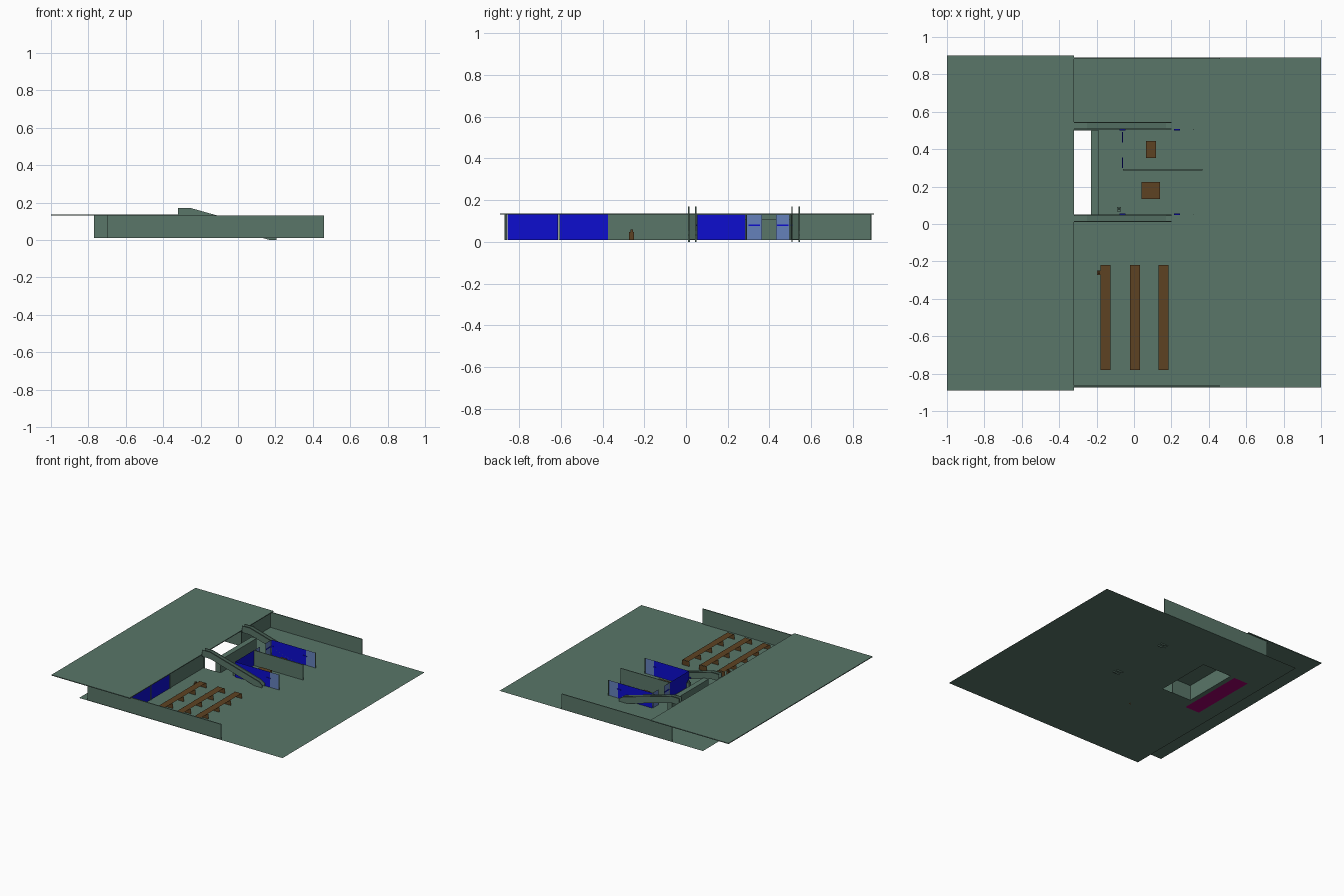
import bpy, bmesh, math
from mathutils import Vector

if "Cube" in bpy.data.objects:
    bpy.data.objects.remove(bpy.data.objects["Cube"])


def mat(name, col):
    m = bpy.data.materials.new(name)
    m.diffuse_color = (*col, 1)
    m.use_nodes = True
    m.node_tree.nodes["Principled BSDF"].inputs["Base Color"].default_value = m.diffuse_color
    return m


GREEN = mat("grey_green", (0.10, 0.18, 0.14))
BLUE = mat("deep_blue", (0.004, 0.004, 0.62))
PALE = mat("pale_blue_glass", (0.13, 0.22, 0.5))
BROWN = mat("wood_brown", (0.11, 0.055, 0.016))
PURPLE = mat("plum", (0.33, 0.0, 0.15))

F, T = 0.01, 0.13   # ground level and upper floor level


def mesh(name, polys, m):
    """Object from a list of polygons (each a list of points)."""
    bm = bmesh.new()
    for p in polys:
        bm.faces.new([bm.verts.new(v) for v in p])
    bmesh.ops.remove_doubles(bm, verts=bm.verts, dist=1e-5)
    me = bpy.data.meshes.new(name)
    bm.to_mesh(me)
    bm.free()
    me.materials.append(m)
    ob = bpy.data.objects.new(name, me)
    bpy.context.collection.objects.link(ob)
    return ob


def floor(x0, x1, y0, y1, z):
    return [(x0, y0, z), (x1, y0, z), (x1, y1, z), (x0, y1, z)]


def wall_x(x, y0, y1, z0=F, z1=T):      # sheet facing +x
    return [(x, y0, z0), (x, y1, z0), (x, y1, z1), (x, y0, z1)]


def wall_y(y, x0, x1, z0=F, z1=T):      # sheet facing -y
    return [(x0, y, z0), (x1, y, z0), (x1, y, z1), (x0, y, z1)]


def box(name, x0, x1, y0, y1, z0, z1, m):
    bm = bmesh.new()
    bmesh.ops.create_cube(bm, size=1)
    for v in bm.verts:
        v.co = Vector((x0 if v.co.x < 0 else x1,
                       y0 if v.co.y < 0 else y1,
                       z0 if v.co.z < 0 else z1))
    me = bpy.data.meshes.new(name)
    bm.to_mesh(me)
    bm.free()
    me.materials.append(m)
    ob = bpy.data.objects.new(name, me)
    bpy.context.collection.objects.link(ob)
    return ob


# ground sheet around a rectangular shaft
HX0, HX1, HY0, HY1 = -0.485, -0.23, 0.05, 0.5
mesh("ground", [floor(-0.77, 1, -0.875, HY0, F), floor(-0.77, 1, HY1, 0.89, F),
                floor(-0.77, HX0, HY0, HY1, F), floor(HX1, 1, HY0, HY1, F)], GREEN)
mesh("shaft_walls", [wall_x(HX0, HY0, HY1), wall_y(HY0, HX0, -0.32),
                     wall_y(HY1, HX0, -0.32)], GREEN)
box("shaft_front_wall", -0.23, -0.187, HY0, HY1, F, T - 0.02, GREEN)
mesh("plum_floor", [floor(-0.645, -0.52, -0.045, 0.5, F - 0.002)], PURPLE)

# upper floor
box("upper_floor", -1, -0.32, -0.89, 0.9, T, T + 0.006, GREEN)

# long side walls and the walls under the upper floor
box("front_wall", -0.7, 0.46, -0.87, -0.863, F, T, GREEN)
box("rear_wall", -0.5, 0.46, 0.882, 0.889, F, T, GREEN)
mesh("under_walls", [wall_x(-0.335, -0.37, 0.05), wall_x(-0.335, 0.5, 0.885),
                     wall_y(0.0, -0.77, -0.335), wall_x(-0.77, 0.0, 0.5)], GREEN)
box("back_door", -0.337, -0.332, 0.62, 0.675, F, 0.1, GREEN)

# blue shutters at the left
mesh("shutters", [wall_x(-0.334, -0.855, -0.612), wall_x(-0.334, -0.603, -0.372)], BLUE)
for y in (-0.86, -0.6075, -0.371):
    box("shutter_post", -0.337, -0.33, y - 0.003, y + 0.003, F, T, GREEN)

# two shops: blue walls, glazing, divider
mesh("shop_blue_walls", [wall_x(-0.062, 0.052, 0.285), wall_y(0.052, -0.062, 0.24),
                         wall_y(0.505, -0.062, 0.24)], BLUE)
mesh("shop_glazing", [wall_x(-0.062, 0.293, 0.365), wall_x(-0.062, 0.43, 0.497),
                      wall_y(0.052, 0.24, 0.32), wall_y(0.505, 0.24, 0.32)], PALE)
box("shop_divider", -0.06, 0.365, 0.287, 0.293, F, T, GREEN)
for y in (0.3, 0.437):
    box("glass_band", -0.065, -0.059, y, y + 0.055, 0.076, 0.083, BLUE)
for y in (0.052, 0.505):
    for x in (-0.062, 0.23):
        box("shop_handle", x - 0.016, x + 0.016, y - 0.004, y + 0.004, 0.076, 0.083, BLUE)
    box("shop_post", 0.318, 0.322, y - 0.002, y + 0.002, F, T, GREEN)


# sloping moving stairs with side panels
def stair(y0, y1):
    path = [(-0.32, T), (-0.25, T), (0.17, 0.012), (0.2, 0.012)]
    h = 0.04
    polys = []
    for (xa, za), (xb, zb) in zip(path, path[1:]):
        polys.append([(xa, y0, za), (xb, y0, zb), (xb, y1, zb), (xa, y1, za)])
    mesh("stair_tread", polys, GREEN)
    for y in (y0, y1 - 0.006):
        top = [(x, z + (h if i < 3 else h * 0.5)) for i, (x, z) in enumerate(path)]
        low = [(x, max(0, z - 0.012)) for x, z in path]
        pr = low + top[::-1]
        n = len(pr)
        a = [(x, y, z) for x, z in pr]
        b = [(x, y + 0.006, z) for x, z in pr]
        mesh("stair_side", [a, b[::-1]] + [[a[i], b[i], b[(i + 1) % n], a[(i + 1) % n]]
                                           for i in range(n)], GREEN)


stair(0.01, 0.05)
stair(0.505, 0.545)

# three long tables with cross panels
for x in (-0.153, 0.005, 0.157):
    mesh("long_table_top", [floor(x - 0.027, x + 0.027, -0.78, -0.22, 0.05)], BROWN)
    mesh("long_table_legs", [wall_y(-0.78 + 0.14 * i, x - 0.034, x + 0.034, F, 0.049)
                             for i in range(5)], BROWN)

# shop tables
for x0, x1, y0, y1 in ((0.065, 0.117, 0.352, 0.445), (0.04, 0.14, 0.135, 0.225)):
    mesh("shop_table", [floor(x0, x1, y0, y1, 0.05), wall_y(y0, x0, x1, F, 0.05),
                        wall_y(y1, x0, x1, F, 0.05)], BROWN)


# tiny low-poly figures
def figure(x, y, h, m):
    box("figure_body", x - 0.01, x + 0.01, y - 0.012, y + 0.012, F, F + h * 0.75, m)
    box("figure_head", x - 0.006, x + 0.006, y - 0.006, y + 0.006, F + h * 0.78, F + h, m)


figure(-0.187, -0.26, 0.048, BROWN)
figure(-0.08, 0.08, 0.06, GREEN)
box("ground_stub", 0.19, 0.205, 0.012, 0.02, 0, F, GREEN)
